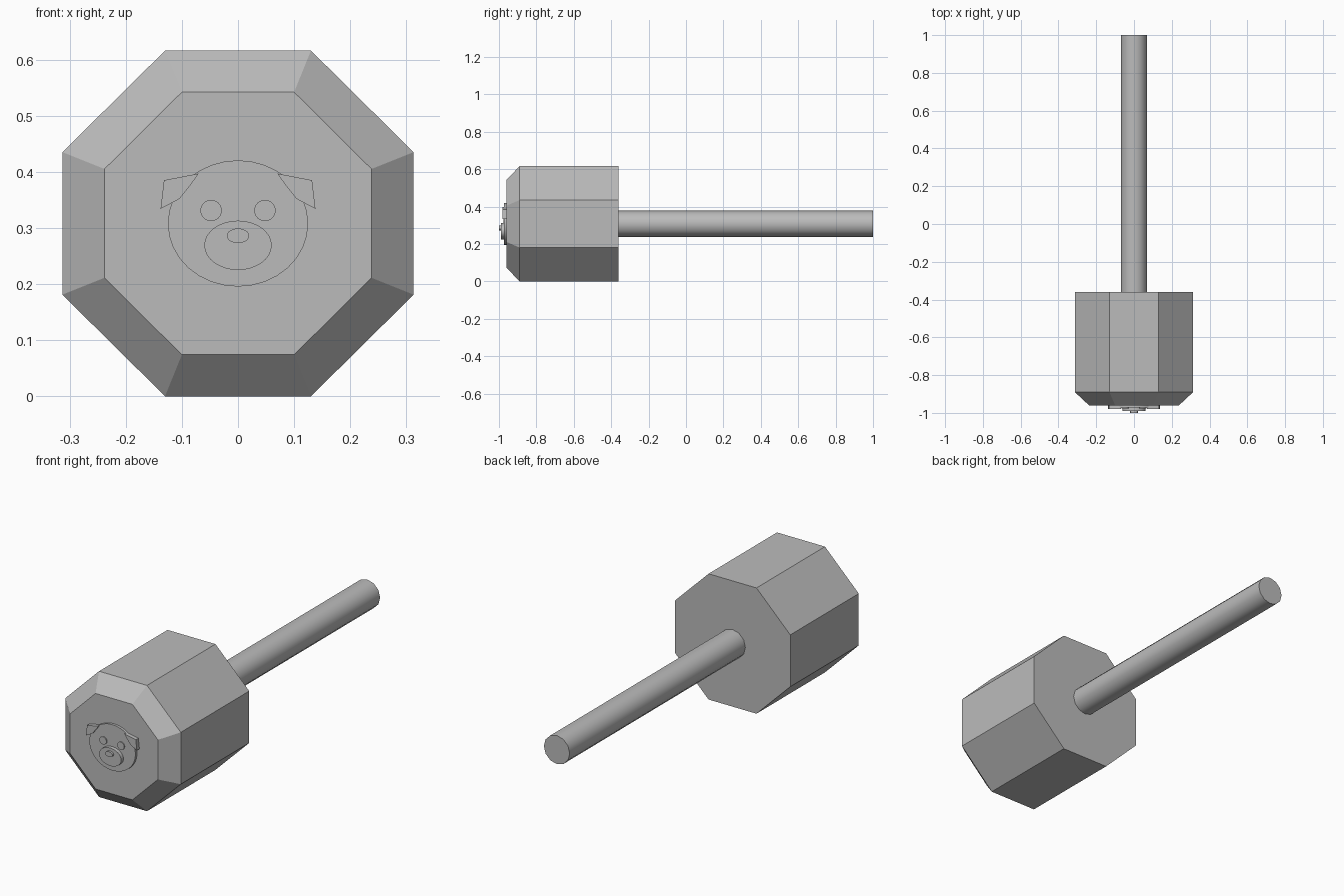
import bpy, bmesh
from math import sin, cos, tau, radians

if "Cube" in bpy.data.objects:
    bpy.data.objects.remove(bpy.data.objects["Cube"], do_unlink=True)

MID = 0.308  # height of the central axis
BLOCK_FRONT = -0.96

grey = bpy.data.materials.new("plain grey")
grey.use_nodes = True
grey.diffuse_color = (0.5, 0.5, 0.5, 1)
for node in grey.node_tree.nodes:
    if node.type == 'BSDF_PRINCIPLED':
        node.inputs["Base Color"].default_value = grey.diffuse_color


def ellipse(x, z, rx, rz, sides):
    return [(x + rx * cos(tau * i / sides), z + rz * sin(tau * i / sides)) for i in range(sides)]


def octagon(half_x, half_z, flat_x, flat_z):
    quarter = [(half_x, flat_z), (flat_x, half_z)]
    upper = quarter + [(-x, z) for x, z in reversed(quarter)]
    return [(x, MID + z) for x, z in upper] + [(-x, MID - z) for x, z in upper]


def loft(name, sections, smooth=False):
    """Solid through (y, outline) sections, capped at both ends."""
    bm = bmesh.new()
    rings = [[bm.verts.new((x, y, z)) for x, z in pts] for y, pts in sections]
    for a, b in zip(rings, rings[1:]):
        for i in range(len(a)):
            j = (i + 1) % len(a)
            bm.faces.new((a[i], a[j], b[j], b[i]))
    bm.faces.new(rings[0])
    bm.faces.new(rings[-1])
    bmesh.ops.recalc_face_normals(bm, faces=bm.faces)
    mesh = bpy.data.meshes.new(name)
    bm.to_mesh(mesh)
    bm.free()
    mesh.materials.append(grey)
    obj = bpy.data.objects.new(name, mesh)
    bpy.context.collection.objects.link(obj)
    if smooth:
        bpy.ops.object.select_all(action='DESELECT')
        obj.select_set(True)
        bpy.context.view_layer.objects.active = obj
        bpy.ops.object.shade_smooth_by_angle(angle=radians(40))
    return obj


def plate(name, outline, front, back=BLOCK_FRONT, smooth=False):
    return loft(name, [(front, outline), (back, outline)], smooth)


# Eight-sided block with a chamfered front
outer = octagon(0.313, 0.308, 0.13, 0.127)
inner = octagon(0.238, 0.234, 0.10, 0.097)
loft("block", [(BLOCK_FRONT, inner), (-0.89, outer), (-0.36, outer)])

# Round handle
plate("handle", ellipse(0, MID, 0.07, 0.07, 12), -0.38, 1.0, smooth=True)

# Raised animal face
plate("head", ellipse(0, MID, 0.125, 0.1125, 32), -0.972, smooth=True)
plate("snout", ellipse(0, 0.269, 0.06, 0.044, 32), -0.99, smooth=True)
plate("nose", ellipse(0, 0.286, 0.02, 0.013, 24), -1.0, smooth=True)

# Paired eyes and folded ears
ear = [(0.07, 0.397), (0.132, 0.385), (0.138, 0.334), (0.104, 0.352), (0.085, 0.376)]
for side, sign in (("left", 1), ("right", -1)):
    plate(side + "_eye", ellipse(sign * 0.048, 0.331, 0.019, 0.019, 24), -0.977, smooth=True)
    plate(side + "_ear", [(sign * x, z) for x, z in ear], -0.98)
